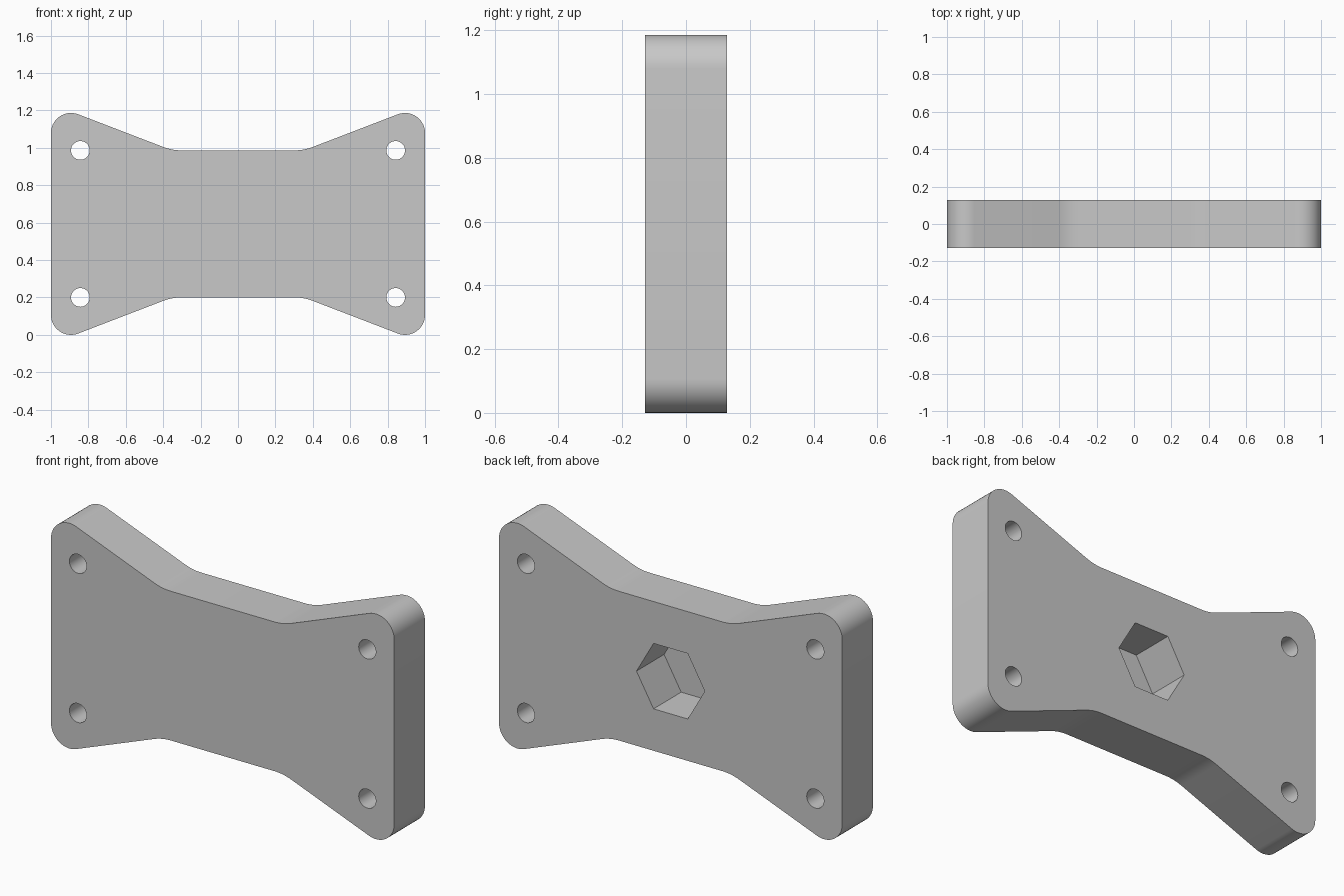
import bpy, bmesh, math
from mathutils import Vector

cube = bpy.data.objects.get("Cube")
if cube:
    bpy.data.objects.remove(cube, do_unlink=True)

THICK = 0.256
MID_Z = 0.593

grey = bpy.data.materials.new("plain_grey")
grey.use_nodes = True
grey.diffuse_color = (0.58, 0.58, 0.58, 1)
grey.node_tree.nodes["Principled BSDF"].inputs["Base Color"].default_value = grey.diffuse_color


def fillet(prev, corner, nxt, radius, steps):
    """Arc points that round one corner of an outline."""
    a, b = (prev - corner).normalized(), (nxt - corner).normalized()
    half = a.angle(b) / 2
    centre = corner + (a + b).normalized() * radius / math.sin(half)
    reach = radius / math.tan(half)
    start = (corner + a * reach - centre).normalized()
    end = (corner + b * reach - centre).normalized()
    return [centre + start.slerp(end, i / steps) * radius for i in range(steps + 1)]


def prism(name, outline, y_front, y_back):
    """Extrude an x-z outline from y_front to y_back."""
    bm = bmesh.new()
    face = bm.faces.new([bm.verts.new((p.x, y_front, p.y)) for p in outline])
    grown = bmesh.ops.extrude_face_region(bm, geom=[face])["geom"]
    bmesh.ops.translate(bm, vec=(0, y_back - y_front, 0),
                        verts=[v for v in grown if isinstance(v, bmesh.types.BMVert)])
    # Keep the first cap so the prism is a closed solid
    if not face.is_valid or any(e.is_boundary for e in bm.edges):
        bmesh.ops.holes_fill(bm, edges=[e for e in bm.edges if e.is_boundary])
    bmesh.ops.recalc_face_normals(bm, faces=bm.faces)
    mesh = bpy.data.meshes.new(name)
    bm.to_mesh(mesh)
    bm.free()
    mesh.materials.append(grey)
    obj = bpy.data.objects.new(name, mesh)
    bpy.context.collection.objects.link(obj)
    return obj


def ngon(x, z, radius, sides):
    return [Vector((x + radius * math.cos(i * math.tau / sides),
                    z + radius * math.sin(i * math.tau / sides))) for i in range(sides)]


# Waisted plate outline: tall rounded ends and a softly blended narrow middle
END, WAIST = (1.0, 0.642), (0.352, 0.393)
quarter = [(END, 0.107, 14), (WAIST, 0.27, 6)]
corners = []
for sx, sz in ((1, 1), (-1, 1), (-1, -1), (1, -1)):
    ordered = quarter if sx == sz else quarter[::-1]
    corners += [(Vector((sx * p[0], MID_Z + sz * p[1])), r, n) for p, r, n in ordered]

outline = []
for i, (p, r, n) in enumerate(corners):
    outline += fillet(corners[i - 1][0], p, corners[(i + 1) % len(corners)][0], r, n)
plate = prism("mounting_plate", outline, -THICK / 2, THICK / 2)

# Four bolt holes through the plate, and a hexagonal pocket in the back
cutters = [prism("bolt_hole_cutter", ngon(sx * 0.843, MID_Z + sz * 0.393, 0.05, 40), -THICK, THICK)
           for sx in (-1, 1) for sz in (-1, 1)]
cutters.append(prism("hex_pocket_cutter", ngon(0, MID_Z, 0.199, 6), THICK / 2 - 0.23, THICK))

bpy.ops.object.select_all(action="DESELECT")
plate.select_set(True)
bpy.context.view_layer.objects.active = plate
for cutter in cutters:
    cutter.hide_render = True
    cut = plate.modifiers.new(cutter.name, "BOOLEAN")
    cut.operation = "DIFFERENCE"
    cut.solver = "EXACT"
    cut.object = cutter
    bpy.ops.object.modifier_apply(modifier=cut.name)
    bpy.data.objects.remove(cutter, do_unlink=True)

bpy.ops.object.shade_smooth_by_angle(angle=math.radians(30))
